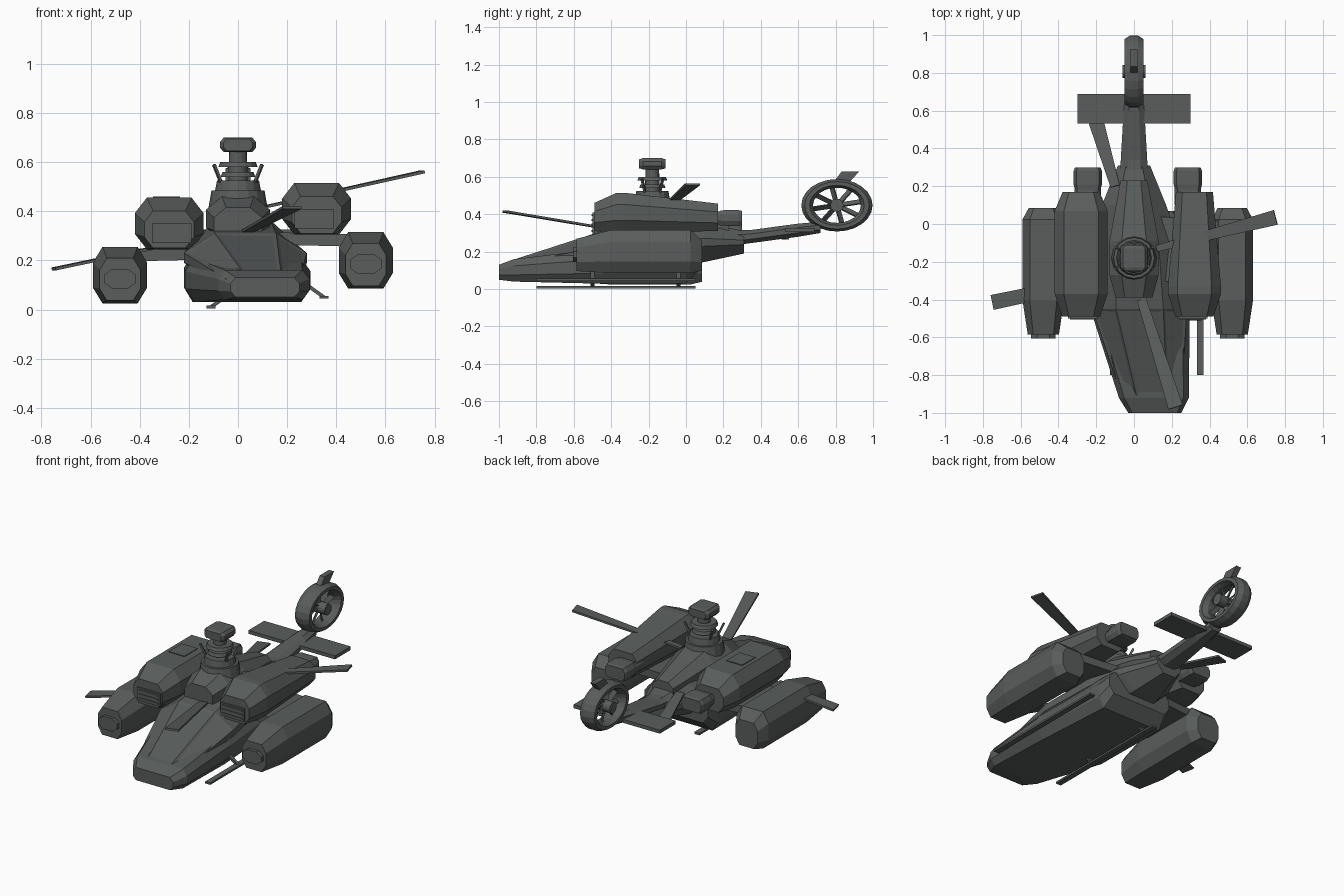
import bpy, bmesh, math
from mathutils import Vector, Matrix

cube = bpy.data.objects.get("Cube")
if cube:
    bpy.data.objects.remove(cube, do_unlink=True)

paint = bpy.data.materials.new("dark grey green paint")
paint.use_nodes = True
colour = (0.1, 0.11, 0.107, 1)
paint.diffuse_color = colour
paint.node_tree.nodes["Principled BSDF"].inputs["Base Color"].default_value = colour


def finish(name, bm):
    bmesh.ops.recalc_face_normals(bm, faces=bm.faces)
    mesh = bpy.data.meshes.new(name)
    bm.to_mesh(mesh)
    bm.free()
    mesh.materials.append(paint)
    obj = bpy.data.objects.new(name, mesh)
    bpy.context.scene.collection.objects.link(obj)
    return obj


def bridge(bm, rings, closed=False):
    pairs = list(zip(rings, rings[1:]))
    if closed:
        pairs.append((rings[-1], rings[0]))
    else:
        bm.faces.new(rings[0])
        bm.faces.new(rings[-1])
    for first, second in pairs:
        for i in range(len(first)):
            j = (i + 1) % len(first)
            bm.faces.new((first[i], first[j], second[j], second[i]))


def loft(name, sections, flat=0.5, wall=0.4, panel_limit=None):
    """Chamfered sections (y, x, z, width, height); flat and wall are the straight shares."""
    bm = bmesh.new()
    rings = []
    corner = [(flat, 1), (1, wall), (1, -wall), (flat, -1)]
    outline = corner + [(-u, v) for u, v in reversed(corner)]
    for y, x, z, width, height in sections:
        rings.append([bm.verts.new((x + u * width / 2, y, z + v * height / 2)) for u, v in outline])
    bridge(bm, rings)
    if panel_limit is not None:
        # Sunken window panels on the upper faces ahead of the limit
        bmesh.ops.recalc_face_normals(bm, faces=bm.faces)
        panes = [f for f in bm.faces
                 if f.calc_center_median().y < panel_limit and f.normal.z > 0.2]
        bmesh.ops.inset_individual(bm, faces=panes, thickness=0.02, depth=-0.004)
    return finish(name, bm)


def capsule(name, centre, size, nose=(0, 1), tail=(0, 1), sink=0, flat=0.5, wall=0.4):
    """Long chamfered body whose ends shrink; nose and tail are (length, scale)."""
    x, y, z = centre
    width, length, height = size
    front, rear = y - length / 2, y + length / 2
    stations = [(front, nose[1]), (front + nose[0], 1), (rear - tail[0], 1), (rear, tail[1])]
    sections = [(at, x, z - sink * height * (1 - scale), width * scale, height * scale)
                for at, scale in stations if at in (front, rear) or scale == 1]
    return loft(name, sections, flat, wall)


def bar(name, start, end, width, thick, side=None, taper=1):
    """Flat bar between two points."""
    start, end = Vector(start), Vector(end)
    along = (end - start).normalized()
    across = Vector(side).normalized() if side else along.cross(Vector((0, 0, 1))).normalized()
    normal = across.cross(along).normalized()
    bm = bmesh.new()
    rings = [[bm.verts.new(point + across * i * width * scale / 2 + normal * j * thick / 2)
              for i, j in ((-1, -1), (1, -1), (1, 1), (-1, 1))]
             for point, scale in ((start, 1), (end, taper))]
    bridge(bm, rings)
    return finish(name, bm)


def box(name, centre, size):
    bm = bmesh.new()
    bmesh.ops.create_cube(bm, size=1, matrix=Matrix.Translation(centre) @ Matrix.Diagonal((*size, 1)))
    return finish(name, bm)


def drum(name, centre, radius, height, turn=Matrix(), taper=1):
    bm = bmesh.new()
    bmesh.ops.create_cone(bm, cap_ends=True, segments=16, radius1=radius, radius2=radius * taper,
                          depth=height, matrix=Matrix.Translation(centre) @ turn)
    return finish(name, bm)


def rolled(side, x, y, z):
    """Paired position on an airframe that leans down to its right."""
    return Vector((side * x + 0.02, y, z + side * 0.03))


# Fuselage, slewed a little towards the nose
loft("lower_hull", [(-1, 0.11, 0.09, 0.28, 0.08), (-0.92, 0.105, 0.1, 0.37, 0.12),
                    (-0.5, 0.04, 0.12, 0.51, 0.18), (0, 0.02, 0.13, 0.48, 0.2),
                    (0.07, 0.02, 0.17, 0.44, 0.14)], flat=0.85)
loft("canopy_and_body", [(-0.96, 0.1, 0.12, 0.3, 0.05), (-0.45, 0.03, 0.21, 0.5, 0.2),
                         (-0.1, 0.02, 0.24, 0.44, 0.25), (0.1, 0, 0.25, 0.34, 0.21),
                         (0.31, 0, 0.25, 0.17, 0.12)], wall=0.2, panel_limit=-0.5)
loft("tail_boom", [(0.2, 0, 0.27, 0.15, 0.09), (0.34, 0, 0.28, 0.14, 0.07),
                   (0.6, 0, 0.315, 0.11, 0.07), (0.72, 0, 0.33, 0.08, 0.06)])
capsule("rotor_deck", (0, -0.08, 0.37), (0.26, 0.62, 0.18),
        nose=(0.12, 0.75), tail=(0.32, 0.55), sink=0.5)

for label, side in (("right", -1), ("left", 1)):
    # Engine nacelle with slatted intake and exhaust; the left one sags to the rear
    capsule(label + "_engine", rolled(side, 0.3, -0.16, 0.38), (0.28, 0.66, 0.21),
            nose=(0.12, 0.72), tail=(0.3 + side * 0.2, 0.7), sink=0.42, flat=0.65)
    intake = rolled(side, 0.29, -0.48, 0.34)
    box(label + "_intake", intake, (0.16, 0.04, 0.08))
    for step in (-1, 0, 1):
        box(label + "_intake_slat", intake + Vector((0, -0.02, step * 0.025)), (0.14, 0.01, 0.01))
    capsule(label + "_exhaust", rolled(side, 0.265, 0.19, 0.35), (0.14, 0.18, 0.07), flat=0.8)
    capsule(label + "_exhaust_lip", rolled(side, 0.265, 0.24, 0.35), (0.15, 0.12, 0.085),
            nose=(0.03, 0.9), tail=(0.02, 0.9), flat=0.8)

    # Outer pod hung from a stub wing
    capsule(label + "_pod", rolled(side, 0.5, -0.25, 0.17), (0.22, 0.67, 0.23),
            nose=(0.18, 0.75), tail=(0.06, 0.7), sink=0.3, flat=0.65, wall=0.45)
    capsule(label + "_pod_cap", rolled(side, 0.5, -0.59, 0.155), (0.13, 0.03, 0.08))
    bar(label + "_wing", rolled(side, 0.1, -0.13, 0.26), rolled(side, 0.5, -0.16, 0.25), 0.34, 0.05)

    # Landing skid
    skid = Vector((0.12 + side * 0.23, 0, 0.03 + side * 0.02))
    toe, heel = skid + Vector((0, -0.8, 0)), skid + Vector((0, 0.05, 0))
    bar(label + "_skid", toe, heel, 0.035, 0.012)
    for y in (-0.5, -0.04):
        foot = skid + Vector((0, y, 0))
        bar(label + "_skid_strut", foot, foot + Vector((-side * 0.07, 0, 0.05)), 0.02, 0.015)

box("engine_hatch", rolled(-1, 0.31, -0.13, 0.485), (0.11, 0.13, 0.009))

# Rotor mast, stacked discs and boxy sensor
mast = Vector((0, -0.18, 0))
up = Vector((0, 0, 1))
for label, radius, height, level in (("mast_base", 0.12, 0.07, 0.45), ("mast_step", 0.095, 0.05, 0.5),
                                     ("mast_shaft", 0.04, 0.15, 0.58), ("lower_swash_plate", 0.07, 0.02, 0.55),
                                     ("upper_swash_plate", 0.08, 0.02, 0.59)):
    drum(label, mast + up * level, radius, height, taper=0.9)
capsule("mast_sensor", mast + up * 0.67, (0.145, 0.14, 0.06),
        nose=(0.02, 0.8), tail=(0.02, 0.8), flat=0.8)
for i in (-1, 1):
    for j in (-1, 1):
        corner = Vector((i * 0.07, j * 0.04, 0))
        bar("pitch_link", mast + corner + up * 0.52, mast + corner * 1.4 + up * 0.59, 0.012, 0.012)

# Drooping main rotor blades
blade_tip_width = 0.08
for label, root, tip, width in (
        ("right_blade", (-0.3, -0.32, 0.26), (-0.75, -0.415, 0.165), 0.07),
        ("left_blade", (0.12, -0.13, 0.42), (0.75, 0.035, 0.56), 0.035),
        ("front_blade", (0.04, -0.4, 0.32), (0.22, -0.97, 0.415), 0.05),
        ("rear_blade", (-0.1, 0.2, 0.32), (-0.2, 0.54, 0.27), 0.05)):
    bar(label, root, tip, width, 0.012, taper=blade_tip_width / width)

# Oval tail fan ring
fan = Vector((0, 0.807, 0.448))
oval = 1.36


def around(radius, angle, x=0):
    return fan + Vector((x, radius * oval * math.cos(angle), radius * math.sin(angle)))


bm = bmesh.new()
rings = []
section = [math.tau * (k + 0.5) / 8 for k in range(8)]
for step in range(24):
    angle = math.tau * step / 24
    rings.append([bm.verts.new(around(0.117 + 0.025 * math.cos(s), angle, 0.054 * math.sin(s)))
                  for s in section])
bridge(bm, rings, closed=True)
finish("tail_fan_ring", bm)

# Fan hub and blades
drum("tail_fan_hub", fan, 0.035, 0.12, Matrix.Rotation(math.pi / 2, 4, "Y"))
axle = Vector((1, 0, 0))
for step in range(8):
    tip = around(0.11, math.tau * step / 8 + 0.2)
    spoke = (tip - fan).normalized()
    bar("tail_fan_blade", fan, tip, 0.03, 0.008, side=axle + spoke.cross(axle))

# Fin and tailplane
bar("tail_fin", (0, 0.83, 0.57), (0, 0.88, 0.63), 0.085, 0.035, side=(0, 1, 0), taper=1.1)
box("tailplane", (0, 0.61, 0.315), (0.6, 0.155, 0.022))
